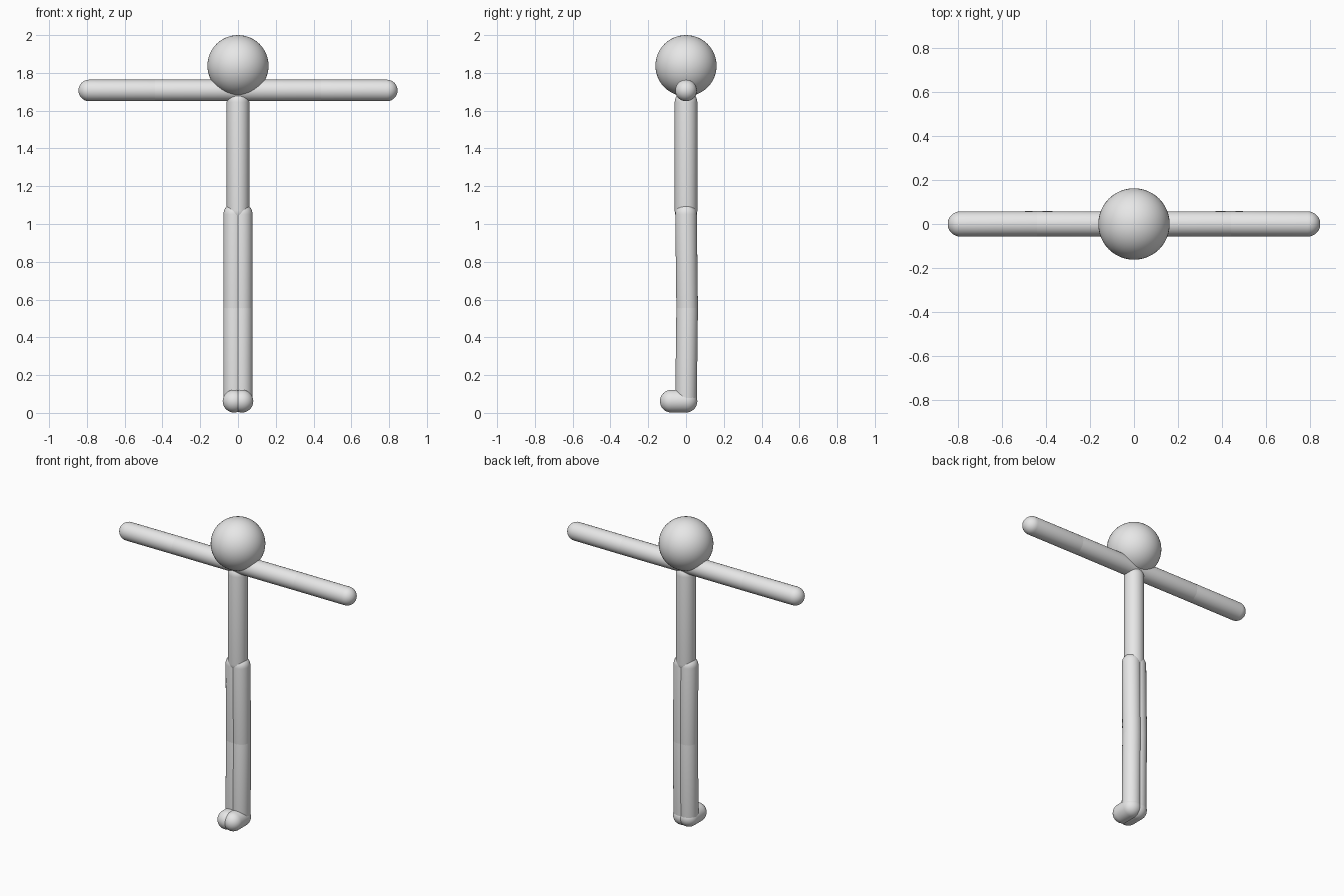
import bpy, bmesh, math
from mathutils import Vector, Matrix

if "Cube" in bpy.data.objects:
    bpy.data.objects.remove(bpy.data.objects["Cube"])

grey = bpy.data.materials.new("light_grey")
grey.diffuse_color = (0.8, 0.8, 0.8, 1)
grey.use_nodes = True
grey.node_tree.nodes["Principled BSDF"].inputs["Base Color"].default_value = grey.diffuse_color


def finish(name, bm):
    bmesh.ops.recalc_face_normals(bm, faces=bm.faces)
    for f in bm.faces:
        f.smooth = True
    mesh = bpy.data.meshes.new(name)
    bm.to_mesh(mesh)
    bm.free()
    mesh.materials.append(grey)
    bpy.context.collection.objects.link(bpy.data.objects.new(name, mesh))


def capsule(name, a, b, r):
    """Rounded rod whose end spheres are centred on a and b."""
    a, b = Vector(a), Vector(b)
    length = (b - a).length
    bm = bmesh.new()
    bmesh.ops.create_uvsphere(bm, u_segments=32, v_segments=16, radius=r)
    # split at the equator, then stretch the two halves apart
    ring = [e for e in bm.edges if all(abs(v.co.z) < 1e-5 for v in e.verts)]
    bmesh.ops.split_edges(bm, edges=ring)
    for v in bm.verts:
        if sum(f.calc_center_median().z for f in v.link_faces) > 0:
            v.co.z += length
    rims = [e for e in bm.edges if e.is_boundary]
    bmesh.ops.bridge_loops(bm, edges=rims)
    turn = (b - a).to_track_quat('Z', 'Y').to_matrix().to_4x4()
    bmesh.ops.transform(bm, matrix=Matrix.Translation(a) @ turn, verts=bm.verts)
    finish(name, bm)


# Head
bm = bmesh.new()
bmesh.ops.create_uvsphere(bm, u_segments=48, v_segments=24, radius=0.162,
                          matrix=Matrix.Translation((0, 0, 1.838)))
finish("head", bm)

# Torso
capsule("torso", (0, 0, 1.07), (0, 0, 1.645), 0.06)

# Arms and legs, one set per side
R = 0.057
for side, s in (("left", 1), ("right", -1)):
    capsule(side + "_upper_arm", (0, 0, 1.707), (s * 0.44, 0.001, 1.707), R)
    capsule(side + "_forearm", (s * 0.44, 0.001, 1.707), (s * 0.788, 0, 1.707), R)
    capsule(side + "_thigh", (s * 0.02, 0, 1.052), (s * 0.021, 0.006, 0.555), R)
    capsule(side + "_shin", (s * 0.021, 0.006, 0.555), (s * 0.021, 0, 0.062), R)
    capsule(side + "_foot", (s * 0.021, 0, 0.062), (s * 0.021, -0.078, 0.062), R + 0.003)
